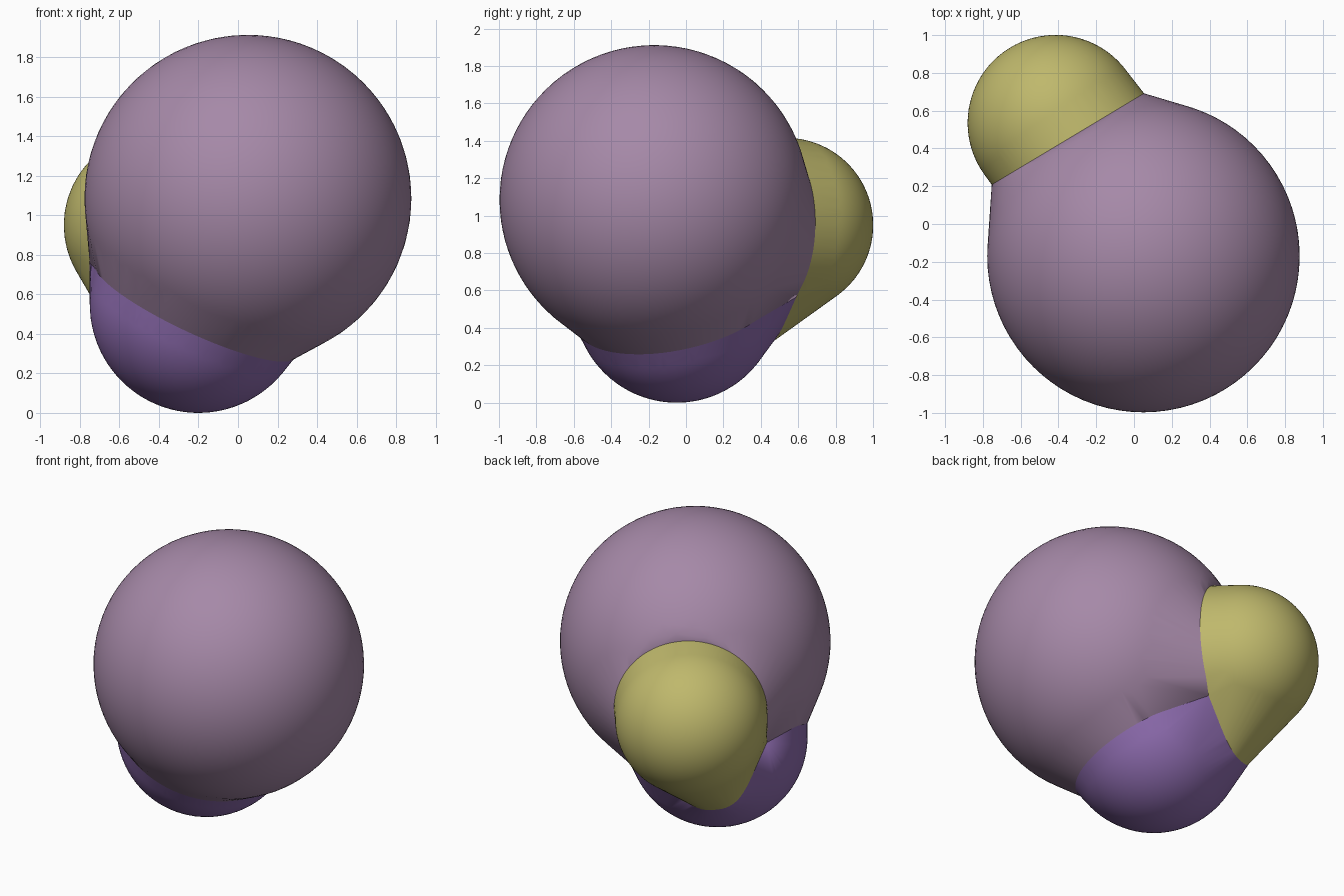
import bpy, bmesh, math
from mathutils import Vector as V

if "Cube" in bpy.data.objects:
    bpy.data.objects.remove(bpy.data.objects["Cube"])

# Sphere centres and radii of the three touching cells
BIG, BIG_R = V((0.05, -0.17, 1.085)), 0.827
BACK, BACK_R = V((-0.415, 0.535, 0.95)), 0.466
LOW, LOW_R = V((-0.2, -0.05, 0.55)), 0.55

# The two points where all three cells meet
T1, T2 = V((-0.75, 0.21, 0.76)), V((-0.1, 0.59, 0.565))


def arc(center, normal, radius, start, end, steps=56):
    """Seam from start to end, round the far side of a circle."""
    n = normal.normalized()
    u = (start - center)
    u = (u - n * u.dot(n)).normalized()
    w = n.cross(u)
    d = end - center
    sweep = math.atan2(d.dot(w), d.dot(u))
    sweep += 2 * math.pi if sweep < 0 else 0
    pts = [start, end]
    for i in range(3, steps - 2):
        a = sweep * i / steps
        pts.append(center + radius * (math.cos(a) * u + math.sin(a) * w))
    return pts


def spline(ctrl, steps=8):
    """Smooth curve through a few points."""
    c = [ctrl[0] * 2 - ctrl[1]] + ctrl + [ctrl[-1] * 2 - ctrl[-2]]
    pts = [ctrl[-1]]
    for a, b, d, e in zip(c, c[1:], c[2:], c[3:]):
        for i in range(steps):
            t = i / steps
            pts.append(0.5 * (2 * b + (d - a) * t + (2 * a - 5 * b + 4 * d - e) * t * t
                              + (3 * b - a - 3 * d + e) * t ** 3))
    return pts


# Walls between the cells: point and normal
BB = (V((-0.35, 0.45, 0.96)), V((-0.514, 0.857, 0)))       # big -> back
LB = (T1, V((-0.455, 0.876, 0.169)))                       # low -> back
n_up = (BIG - LOW).normalized()
LU = (LOW - 0.04 * n_up, n_up)                             # low -> big

# Seams
seam_big_back = arc(BB[0], BB[1], 0.47, T2, T1)
if max(p.z for p in seam_big_back) < 1.3:
    seam_big_back = arc(BB[0], -BB[1], 0.47, T2, T1)
seam_low_big = arc(LU[0], LU[1], 0.556, T1, T2)
if min(p.y for p in seam_low_big) > -0.4:
    seam_low_big = arc(LU[0], -LU[1], 0.556, T1, T2)
seam_low_back = spline([T1, V((-0.64, 0.34, 0.41)), V((-0.49, 0.43, 0.32)),
                        V((-0.33, 0.495, 0.365)), T2])


def cell(name, center, radius, walls, seams, color):
    """Sphere trimmed by its walls and stretched out to its seams."""
    bm = bmesh.new()
    bmesh.ops.create_icosphere(bm, subdivisions=5, radius=radius)
    bmesh.ops.translate(bm, verts=bm.verts, vec=center)
    pts = [v.co.copy() for v in bm.verts
           if all(side * (v.co - p).dot(n) > 0.004 for (p, n), side in walls)]
    bm.free()
    bm = bmesh.new()
    for p in pts + [q for s in seams for q in s]:
        bm.verts.new(p)
    bmesh.ops.remove_doubles(bm, verts=bm.verts, dist=0.0005)
    bmesh.ops.convex_hull(bm, input=bm.verts)
    bmesh.ops.delete(bm, geom=[v for v in bm.verts if not v.link_faces], context='VERTS')
    bmesh.ops.recalc_face_normals(bm, faces=bm.faces)
    me = bpy.data.meshes.new(name)
    bm.to_mesh(me)
    bm.free()
    ob = bpy.data.objects.new(name, me)
    bpy.context.collection.objects.link(ob)
    mat = bpy.data.materials.new(name + "_color")
    mat.diffuse_color = (*color, 1)
    mat.use_nodes = True
    mat.node_tree.nodes["Principled BSDF"].inputs["Base Color"].default_value = mat.diffuse_color
    me.materials.append(mat)
    bpy.ops.object.select_all(action='DESELECT')
    ob.select_set(True)
    bpy.context.view_layer.objects.active = ob
    bpy.ops.object.shade_smooth_by_angle(angle=math.radians(30))


cell("large_cell", BIG, BIG_R, [(BB, -1), (LU, 1)],
     [seam_big_back, seam_low_big], (0.38, 0.25, 0.39))
cell("back_cell", BACK, BACK_R, [(BB, 1), (LB, 1)],
     [seam_big_back, seam_low_back], (0.52, 0.48, 0.15))
cell("lower_cell", LOW, LOW_R, [(LU, -1), (LB, -1)],
     [seam_low_big, seam_low_back], (0.27, 0.15, 0.43))
